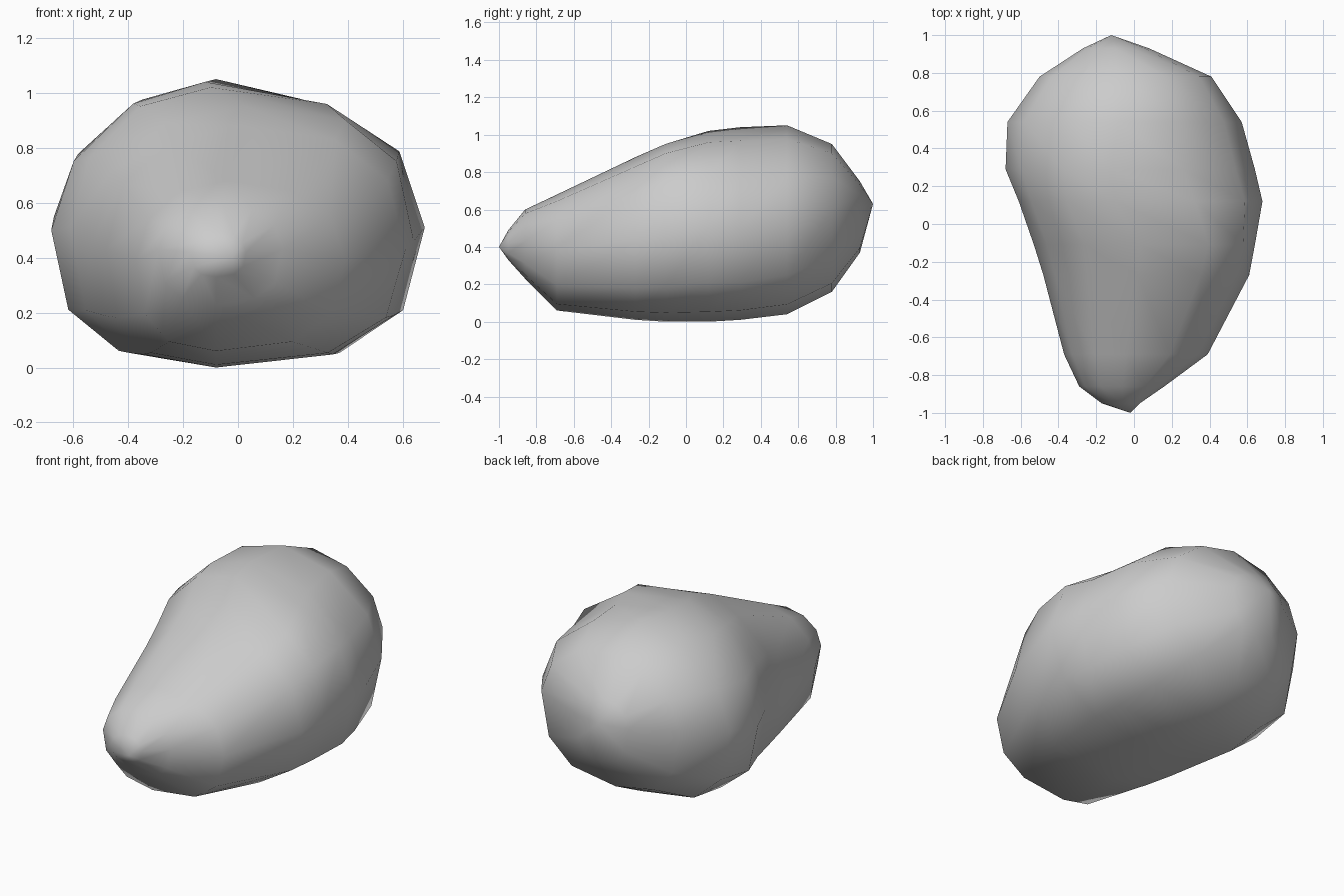
import bpy, bmesh, math

if "Cube" in bpy.data.objects:
    bpy.data.objects.remove(bpy.data.objects["Cube"])

# Cross-sections along the rock:
# y, x left, x right, x crest, z bottom, z widest, z top,
# upper left and upper right fullness (small = full)
SECTIONS = [
    (-0.95, -0.17, 0.03, -0.06, 0.33, 0.42, 0.49, 1.0, 1.0),
    (-0.86, -0.29, 0.16, -0.06, 0.23, 0.43, 0.60, 1.0, 0.95),
    (-0.69, -0.37, 0.39, -0.04, 0.06, 0.39, 0.68, 0.97, 0.9),
    (-0.27, -0.48, 0.61, 0.02, 0.01, 0.43, 0.88, 0.92, 0.83),
    (-0.11, -0.53, 0.64, 0.03, 0.00, 0.46, 0.95, 0.93, 0.75),
    (0.12, -0.61, 0.68, -0.10, 0.00, 0.51, 1.02, 1.0, 0.88),
    (0.29, -0.68, 0.64, -0.12, 0.01, 0.50, 1.04, 1.1, 1.0),
    (0.54, -0.67, 0.57, -0.08, 0.04, 0.55, 1.05, 1.13, 1.08),
    (0.78, -0.50, 0.41, -0.05, 0.16, 0.60, 0.95, 1.05, 1.05),
    (0.93, -0.27, 0.08, -0.10, 0.37, 0.61, 0.75, 1.0, 1.0),
]
FRONT_TIP = (-0.02, -1.0, 0.40)
BACK_TIP = (-0.12, 1.0, 0.63)
BELLY_X = -0.08
BELLY_FULLNESS = 0.76
SIDES = 12


def rounded(v, power):
    return math.copysign(abs(v) ** power, v) if abs(v) > 1e-6 else 0.0


def add_ring(bm, y, xl, xr, crest, zb, zm, zt, upper_left, upper_right):
    ring = []
    for i in range(SIDES):
        a = math.tau * i / SIDES
        c, s = math.cos(a), math.sin(a)
        power = BELLY_FULLNESS if s < 0 else upper_right if c > 0 else upper_left
        c, s = rounded(c, power), rounded(s, power)
        xc = BELLY_X if s < 0 else crest
        x = xc + c * (xr - xc if c > 0 else xc - xl)
        z = zm + s * (zt - zm if s > 0 else zm - zb)
        ring.append(bm.verts.new((x, y, z)))
    return ring


# Rock: loft through the sections, closed with a point at each end
bm = bmesh.new()
rings = [add_ring(bm, *s) for s in SECTIONS]
for a, b in zip(rings, rings[1:]):
    for i in range(SIDES):
        j = (i + 1) % SIDES
        bm.faces.new((a[i], a[j], b[j], b[i]))
for tip, ring in ((FRONT_TIP, rings[0]), (BACK_TIP, rings[-1])):
    point = bm.verts.new(tip)
    for i in range(SIDES):
        bm.faces.new((point, ring[i], ring[(i + 1) % SIDES]))
bmesh.ops.recalc_face_normals(bm, faces=bm.faces)
for f in bm.faces:
    f.smooth = True

mesh = bpy.data.meshes.new("rock")
bm.to_mesh(mesh)
bm.free()
rock = bpy.data.objects.new("rock", mesh)
bpy.context.collection.objects.link(rock)
